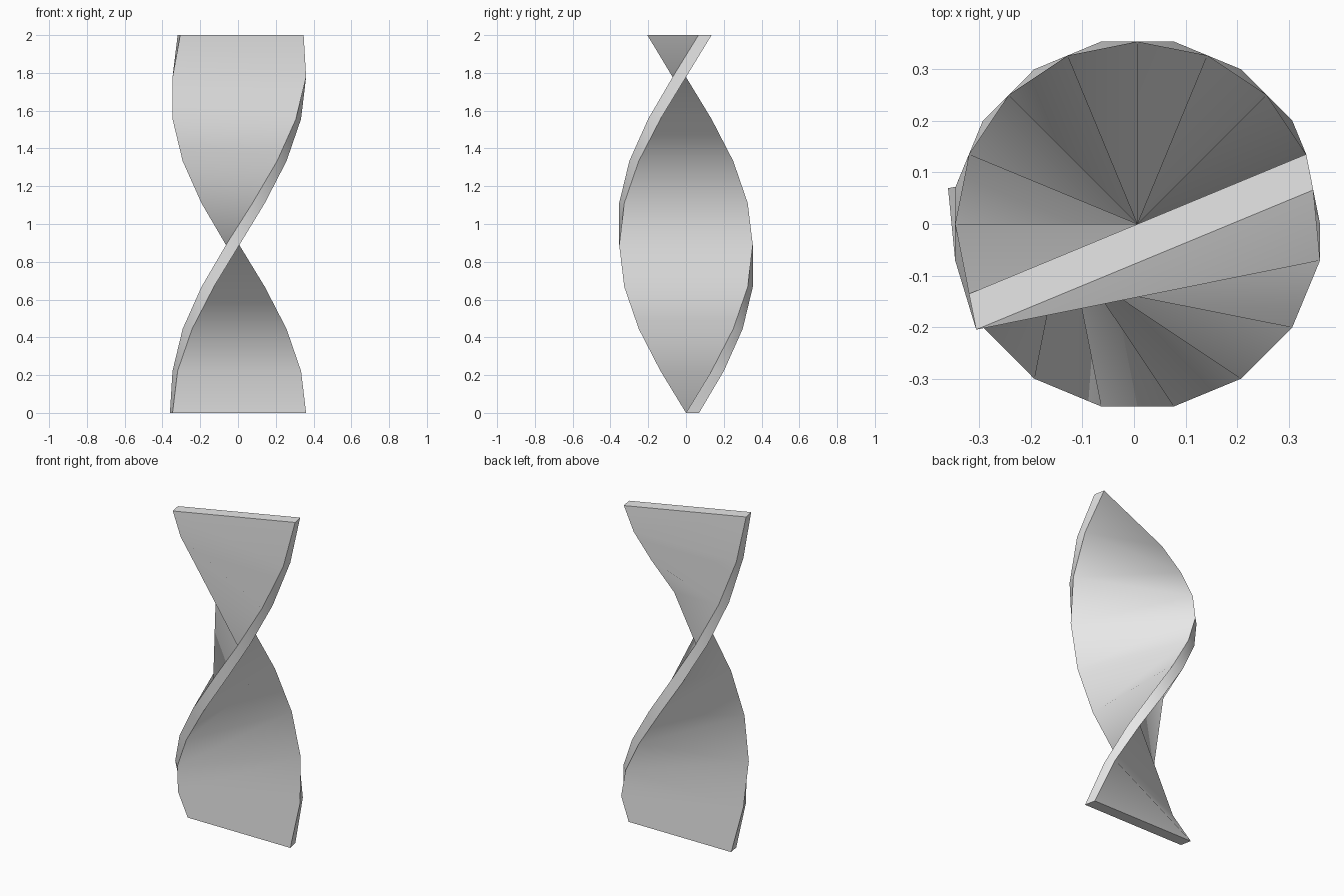
import bpy
import bmesh
from math import cos, sin, radians
from mathutils import Vector

cube = bpy.data.objects.get("Cube")
if cube:
    bpy.data.objects.remove(cube, do_unlink=True)

STEPS = 9
TURN = radians(22.5)
RADIUS = 0.3536
THICKNESS = 0.0707
HEIGHT = 2.0
CENTRE_X = 0.007

grey = bpy.data.materials.new("light_grey")
grey.use_nodes = True
colour = (0.8, 0.8, 0.8, 1.0)
grey.diffuse_color = colour
grey.node_tree.nodes["Principled BSDF"].inputs["Base Color"].default_value = colour

bm = bmesh.new()


def cross_section(step):
    """Rectangle with one long side on the twist axis: inner a, b, outer b, a."""
    angle = step * TURN
    # The end sections lean with the half step next to them
    lean = min(max(step, 0.5), STEPS - 0.5) * TURN
    along = Vector((cos(angle), sin(angle), 0)) * RADIUS
    out = Vector((-sin(lean), cos(lean), 0)) * THICKNESS
    axis = Vector((CENTRE_X, 0, HEIGHT * step / STEPS))
    corners = (axis + along, axis - along, axis - along + out, axis + along + out)
    return [bm.verts.new(c) for c in corners]


# Twisted ribbon walls
sections = [cross_section(i) for i in range(STEPS + 1)]
for low, high in zip(sections, sections[1:]):
    a, b, c, d = low
    e, f, g, h = high
    bm.faces.new((e, f, b, a))
    bm.faces.new((f, g, c, b))
    bm.faces.new((h, d, c, g))
    bm.faces.new((h, e, a, d))

# Flat ends
bm.faces.new(sections[0])
bm.faces.new(reversed(sections[-1]))
bmesh.ops.recalc_face_normals(bm, faces=bm.faces)

mesh = bpy.data.meshes.new("twisted_ribbon")
bm.to_mesh(mesh)
bm.free()
mesh.materials.append(grey)
ribbon = bpy.data.objects.new("twisted_ribbon", mesh)
bpy.context.collection.objects.link(ribbon)

# Smooth walls with crisp rims
bpy.ops.object.select_all(action="DESELECT")
ribbon.select_set(True)
bpy.context.view_layer.objects.active = ribbon
bpy.ops.object.shade_smooth_by_angle(angle=radians(40))
